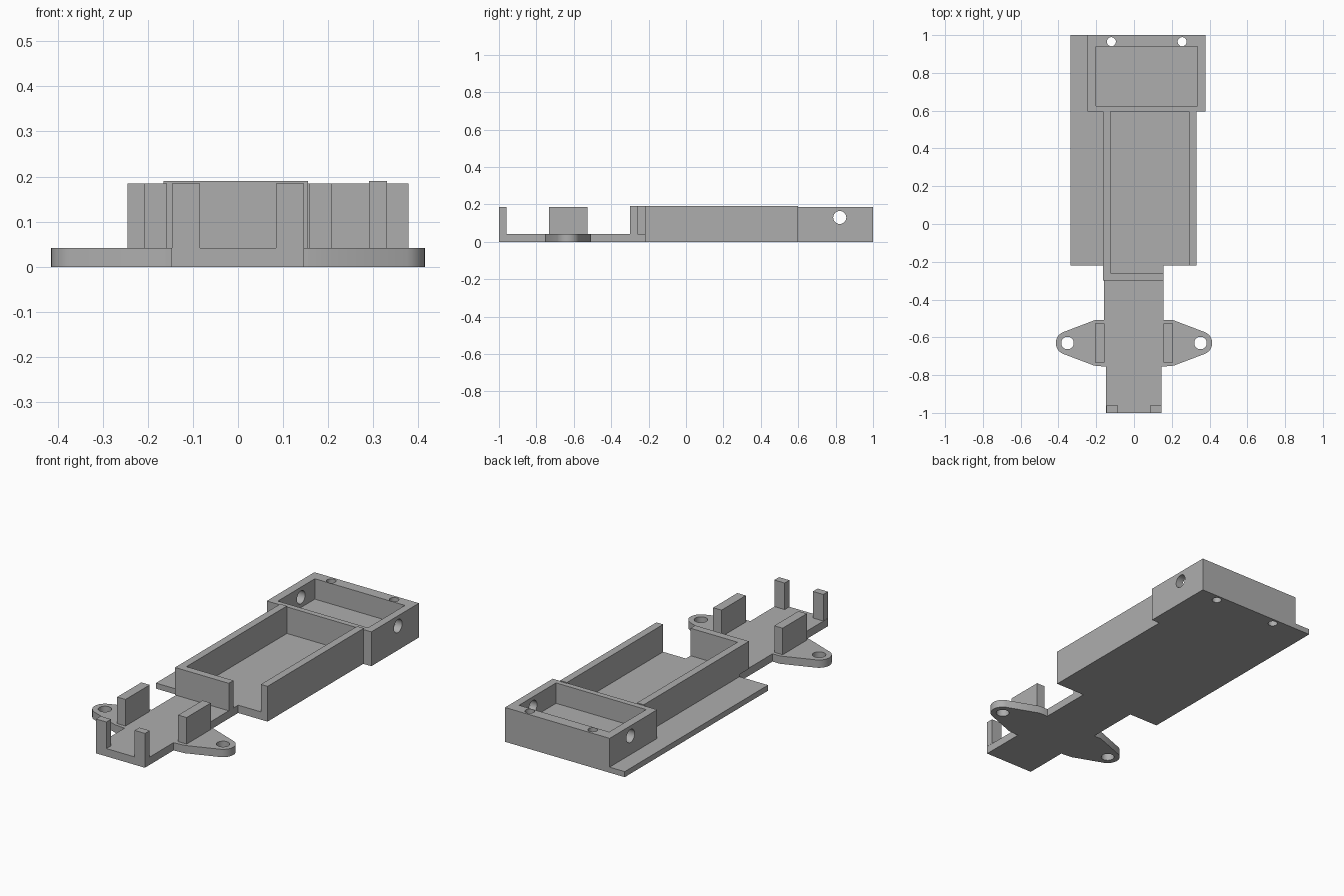
import bpy
import bmesh
from math import cos, sin, pi, radians
from mathutils import Matrix, Vector

if "Cube" in bpy.data.objects:
    bpy.data.objects.remove(bpy.data.objects["Cube"])

grey = bpy.data.materials.new("plain grey")
grey.use_nodes = True
COLOUR = (0.42, 0.42, 0.42, 1)
grey.diffuse_color = COLOUR
grey.node_tree.nodes["Principled BSDF"].inputs["Base Color"].default_value = COLOUR

BASE, WALL, POST, LEDGE = 0.042, 0.19, 0.185, 0.03


def add_object(name, bm):
    bmesh.ops.recalc_face_normals(bm, faces=bm.faces)
    mesh = bpy.data.meshes.new(name)
    bm.to_mesh(mesh)
    bm.free()
    mesh.materials.append(grey)
    ob = bpy.data.objects.new(name, mesh)
    bpy.context.collection.objects.link(ob)
    return ob


def box(name, x, y, z):
    bm = bmesh.new()
    bmesh.ops.create_cube(bm, size=1)
    for v in bm.verts:
        v.co = Vector([(a + b) / 2 + c * (b - a) for c, (a, b) in zip(v.co, (x, y, z))])
    return add_object(name, bm)


def prism(name, outline, height):
    bm = bmesh.new()
    face = bm.faces.new([bm.verts.new((x, y, 0)) for x, y in outline])
    top = bmesh.ops.extrude_face_region(bm, geom=[face])["geom"]
    bmesh.ops.translate(bm, verts=[v for v in top if isinstance(v, bmesh.types.BMVert)],
                        vec=(0, 0, height))
    return add_object(name, bm)


def rod(name, centre, radius, length, axis="Z"):
    bm = bmesh.new()
    turn = Matrix.Rotation(pi / 2, 4, "Y") if axis == "X" else Matrix()
    bmesh.ops.create_cone(bm, cap_ends=True, segments=32, radius1=radius, radius2=radius,
                          depth=length, matrix=Matrix.Translation(centre) @ turn)
    return add_object(name, bm)


def cut(ob, cutter):
    mod = ob.modifiers.new("cut", "BOOLEAN")
    mod.operation, mod.solver, mod.object = "DIFFERENCE", "EXACT", cutter
    bpy.context.view_layer.update()
    graph = bpy.context.evaluated_depsgraph_get()
    mesh = bpy.data.meshes.new_from_object(ob.evaluated_get(graph))
    ob.modifiers.clear()
    ob.data = mesh
    bpy.data.objects.remove(cutter)


def smooth(ob):
    bpy.ops.object.select_all(action="DESELECT")
    ob.select_set(True)
    bpy.context.view_layer.objects.active = ob
    bpy.ops.object.shade_smooth_by_angle(angle=radians(30))


# Floor, side ledge and neck
box("tray_floor", (-0.165, 0.33), (-0.22, 0.595), (0, BASE))
box("side_ledge", (-0.335, -0.165), (-0.22, 0.595), (0, LEDGE))
box("rear_ledge", (-0.335, -0.245), (0.595, 1), (0, LEDGE))
box("neck", (-0.16, 0.155), (-0.755, -0.22), (0, BASE))
box("nose_plate", (-0.147, 0.145), (-1, -0.755), (0, BASE))

# Tray walls
box("tray_left_wall", (0.29, 0.33), (-0.22, 0.6), (BASE, WALL))
box("tray_right_wall", (-0.165, -0.125), (-0.26, 0.595), (BASE, WALL))
box("tray_front_wall", (-0.165, 0.155), (-0.3, -0.26), (BASE, WALL))

# Rear box with its pocket, side holes and screw holes
rear = box("rear_box", (-0.245, 0.378), (0.595, 1), (0, POST))
cut(rear, box("pocket_cutter", (-0.2, 0.337), (0.625, 0.94), (0.075, 0.3)))
cut(rear, rod("side_cutter", (0.06, 0.822, 0.13), 0.035, 1, "X"))
for x in (-0.12, 0.255):
    cut(rear, rod("screw_cutter", (x, 0.965, 0.1), 0.024, 0.5))
smooth(rear)

# Mounting ears, upright posts and front corner posts on both sides
for side, name in ((1, "left"), (-1, "right")):
    cx, cy, r = 0.352, -0.63, 0.062
    arc = [radians(-68 + 136 * i / 16) for i in range(17)]
    outline = [(0.155, -0.755), (0.21, -0.75)]
    outline += [(cx + r * cos(a), cy + r * sin(a)) for a in arc]
    outline += [(0.205, -0.508), (0.155, -0.508)]
    ear = prism(name + "_mounting_ear", [(side * x, y) for x, y in outline], BASE)
    cut(ear, rod("ear_cutter", (side * cx, cy, 0), 0.033, 0.5))
    smooth(ear)
    box(name + "_post", sorted((side * 0.157, side * 0.207)), (-0.733, -0.527), (BASE, POST))
    box(name + "_front_post", sorted((side * 0.084, side * 0.146)), (-1, -0.96), (BASE, POST))
